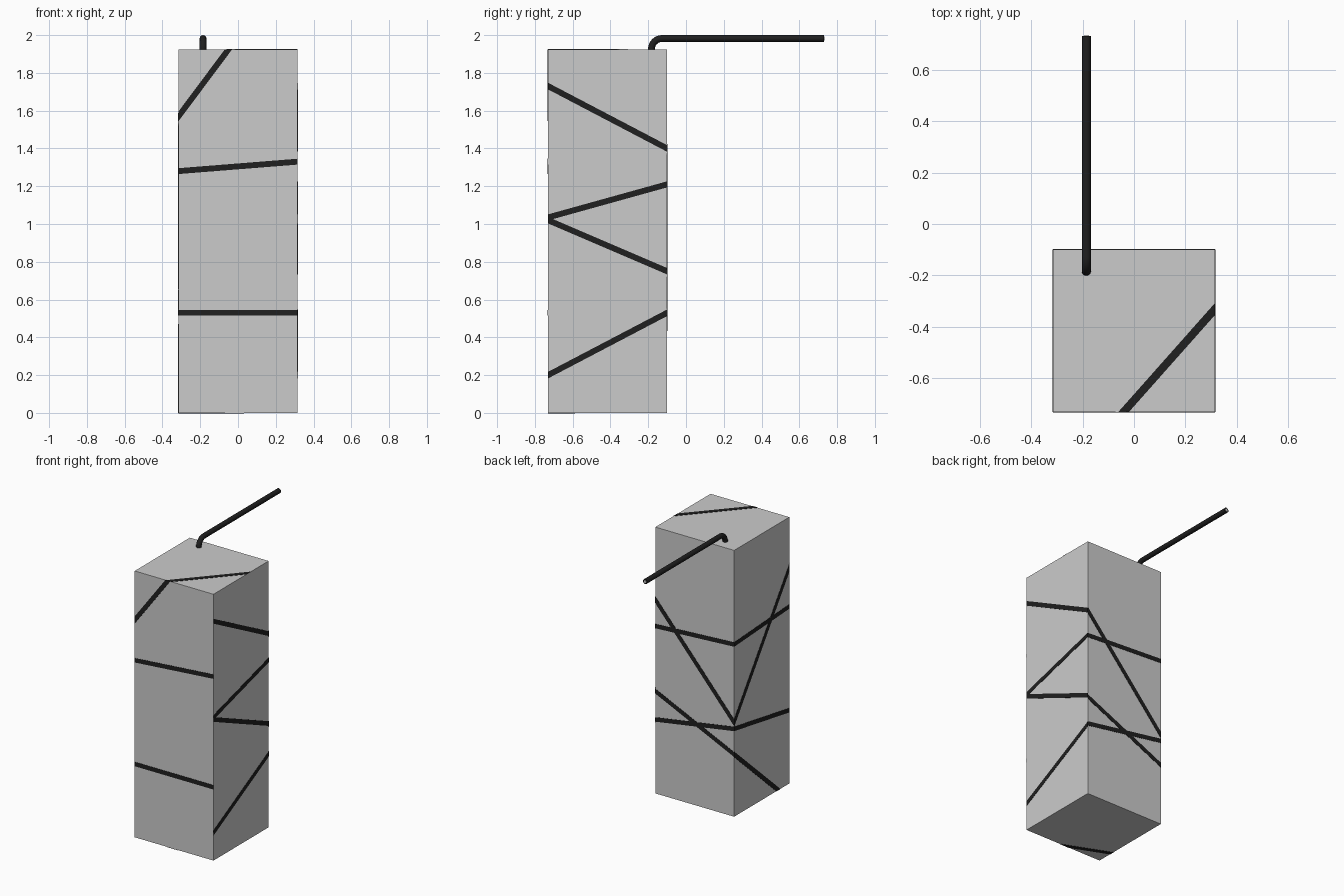
import bpy, bmesh, math
from mathutils import Vector

if "Cube" in bpy.data.objects:
    bpy.data.objects.remove(bpy.data.objects["Cube"])

LO = (-0.315, -0.73, 0.0)
HI = (0.315, -0.10, 1.925)
X0, Y0, Z0 = LO
X1, Y1, Z1 = HI


def material(name, c):
    m = bpy.data.materials.new(name)
    m.diffuse_color = (c, c, c, 1)
    m.use_nodes = True
    m.node_tree.nodes["Principled BSDF"].inputs["Base Color"].default_value = m.diffuse_color
    return m


GREY = material("pale grey", 0.6)
BLACK = material("black", 0.014)
CORE = material("light core", 0.6)


def add_object(name, bm, mat):
    bmesh.ops.recalc_face_normals(bm, faces=bm.faces)
    me = bpy.data.meshes.new(name)
    bm.to_mesh(me)
    bm.free()
    me.materials.append(mat)
    ob = bpy.data.objects.new(name, me)
    bpy.context.collection.objects.link(ob)
    return ob


# Block body
bm = bmesh.new()
bmesh.ops.create_cube(bm, size=1)
for v in bm.verts:
    v.co = [LO[i] if v.co[i] < 0 else HI[i] for i in range(3)]
add_object("block_body", bm, GREY)


# Thin strips, mitred along the block edges where they end
def at_limit(p, i):
    return abs(p[i] - LO[i]) < 1e-6 or abs(p[i] - HI[i]) < 1e-6


def strip(bm, p, q, axis, sign, half=0.0155, lift=0.002):
    p, q = Vector(p), Vector(q)
    d = (q - p).normalized()
    n = Vector((0, 0, 0))
    n[axis] = sign
    side = n.cross(d)
    corners = []
    for pt in (p, q):
        along = next(i for i in range(3) if i != axis and not at_limit(pt, i))
        t = Vector((0, 0, 0))
        t[along] = half / side[along]
        corners.append((pt + t, pt - t))
    (a, b), (c, e) = corners
    ring = [a, b, e, c]
    low = [bm.verts.new(v - n * lift) for v in ring]
    top = [bm.verts.new(v + n * lift) for v in ring]
    bm.faces.new(low[::-1])
    bm.faces.new(top)
    for i in range(4):
        j = (i + 1) % 4
        bm.faces.new((low[i], low[j], top[j], top[i]))


FACES = {
    # front face: x, z pairs
    "front": (1, -1, lambda u, w: (u, Y0, w),
              [(X0, 1.57, -0.05, Z1), (X0, 1.28, X1, 1.33), (X0, 0.53, X1, 0.53)]),
    # right face: y, z pairs
    "right": (0, 1, lambda u, w: (X1, u, w),
              [(Y0, 1.73, Y1, 1.40), (Y0, 1.035, Y1, 1.21),
               (Y0, 1.02, Y1, 0.75), (Y0, 0.20, Y1, 0.53)]),
    # back face: x, z pairs
    "back": (1, 1, lambda u, w: (u, Y1, w),
             [(X1, 1.40, X0, 0.68), (X1, 1.21, X0, 1.245),
              (X1, 0.74, X0, 0.45), (X1, 0.535, X0, 0.635)]),
    # left face: y, z pairs
    "left": (0, -1, lambda u, w: (X0, u, w),
             [(Y1, 1.245, Y0, 1.28), (Y1, 0.635, Y0, 0.53),
              (Y1, 0.68, Y0, 1.56), (Y1, 0.45, -0.604, Z0)]),
    # top and bottom: x, y pairs
    "top": (2, 1, lambda u, w: (u, w, Z1), [(-0.04, Y0, X1, -0.33)]),
    "bottom": (2, -1, lambda u, w: (u, w, Z0), [(X0, -0.604, -0.01, Y0)]),
}
for face, (axis, sign, place, lines) in FACES.items():
    bm = bmesh.new()
    for a, b, c, d in lines:
        strip(bm, place(a, b), place(c, d), axis, sign)
    add_object(face + "_strips", bm, BLACK)

# Bent cord: rises from the top, turns and runs backwards
R, BEND, CX, CY, END = 0.018, 0.056, -0.185, -0.183, 0.73
path = [(CX, CY, Z1 - 0.02)]
for i in range(9):
    a = math.pi / 2 * i / 8
    path.append((CX, CY + BEND * (1 - math.cos(a)), Z1 + 0.001 + BEND * math.sin(a)))
path.append((CX, END, path[-1][2]))
cu = bpy.data.curves.new("cord", 'CURVE')
cu.dimensions = '3D'
cu.bevel_depth = R
cu.bevel_resolution = 4
cu.use_fill_caps = True
sp = cu.splines.new('POLY')
sp.points.add(len(path) - 1)
for pt, co in zip(sp.points, path):
    pt.co = (*co, 1)
cu.materials.append(BLACK)
cord = bpy.data.objects.new("cord", cu)
bpy.context.collection.objects.link(cord)
bpy.context.view_layer.objects.active = cord
cord.select_set(True)
bpy.ops.object.convert(target='MESH')
bpy.ops.object.shade_smooth_by_angle(angle=math.radians(40))

# Pale core showing at the cord's cut end
bpy.ops.mesh.primitive_cylinder_add(vertices=12, radius=0.010, depth=0.004,
                                    location=(CX, END, path[-1][2]),
                                    rotation=(math.pi / 2, 0, 0))
core = bpy.context.object
core.name = "cord_core"
core.data.materials.append(CORE)
